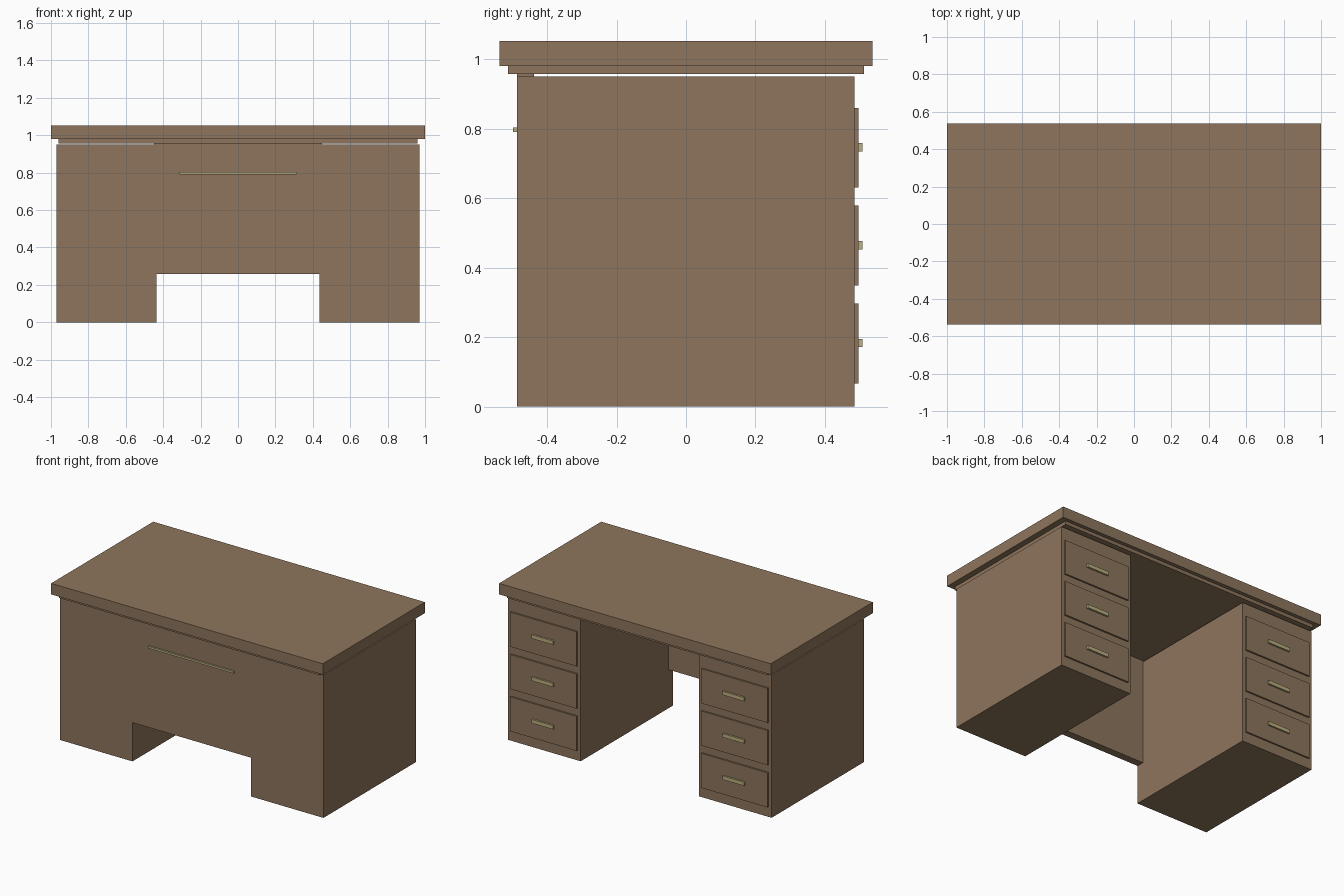
import bpy

if "Cube" in bpy.data.objects:
    bpy.data.objects.remove(bpy.data.objects["Cube"])


def material(name, color):
    m = bpy.data.materials.new(name)
    m.diffuse_color = (*color, 1)
    m.use_nodes = True
    m.node_tree.nodes["Principled BSDF"].inputs["Base Color"].default_value = m.diffuse_color
    return m


wood = material("brown wood", (0.27, 0.178, 0.107))
brass = material("pale brass", (0.50, 0.43, 0.21))


def box(name, x, y, z, mat):
    """Box from (min, max) ranges on each axis."""
    ranges = (x, y, z)
    bpy.ops.mesh.primitive_cube_add(size=1, location=[(a + b) / 2 for a, b in ranges])
    o = bpy.context.object
    o.name = name
    o.scale = [b - a for a, b in ranges]
    bpy.ops.object.transform_apply(location=False, rotation=False, scale=True)
    o.data.materials.append(mat)
    return o


# Desk top with a stepped moulding below it
box("desk_top", (-1, 1), (-0.537, 0.537), (0.98, 1.053), wood)
box("top_moulding", (-0.96, 0.96), (-0.512, 0.512), (0.957, 0.98), wood)

# Front panel joining the pedestals, with a long trim bar
box("front_panel", (-0.45, 0.45), (-0.487, -0.437), (0.258, 0.957), wood)
box("front_trim_bar", (-0.315, 0.315), (-0.498, -0.487), (0.79, 0.803), brass)

# Two pedestals, each with three drawers facing the back
for side, cx in (("left", -0.703), ("right", 0.703)):
    box(f"{side}_pedestal", (cx - 0.267, cx + 0.267), (-0.487, 0.485), (0, 0.95), wood)
    for i in range(3):
        z = 0.182 + 0.2815 * i
        box(f"{side}_drawer_{i + 1}", (cx - 0.245, cx + 0.245), (0.48, 0.496),
            (z - 0.115, z + 0.115), wood)
        box(f"{side}_drawer_handle_{i + 1}", (cx - 0.08, cx + 0.08), (0.495, 0.508),
            (z - 0.011, z + 0.013), brass)
